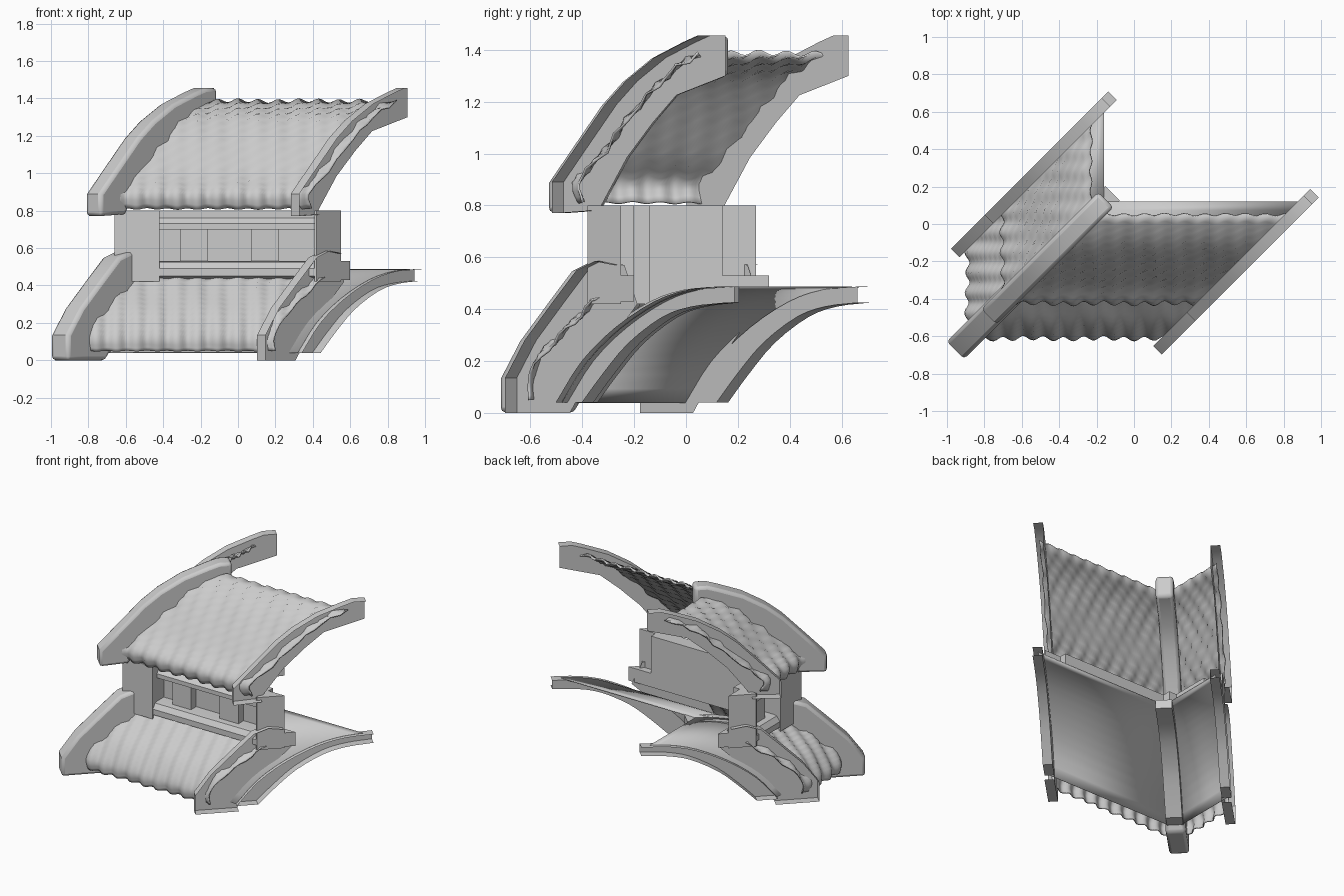
import bpy, bmesh, math
from mathutils import Vector

if "Cube" in bpy.data.objects:
    bpy.data.objects.remove(bpy.data.objects["Cube"])

mat = bpy.data.materials.new("plain grey")
mat.use_nodes = True
GREY = (0.6, 0.6, 0.6, 1)
mat.diffuse_color = GREY
mat.node_tree.nodes["Principled BSDF"].inputs["Base Color"].default_value = GREY

# The two wings meet on the diagonal y = x + OFF; d runs inward, a runs along a wing.
OFF = 0.28
HIP = (-OFF, 1)                                  # mitred end: a = s + k * d
WINGS = {"front": 1.08, "side": 0.52}            # wing lengths from the hip


def far_end(wing):
    return (WINGS[wing] - OFF, 1)


def place(wing, d, a, z):
    return (a, d, z) if wing == "front" else (d - OFF, a + OFF, z)


def make(name, verts, faces, bevel=0, thick=0, angle=35):
    bm = bmesh.new()
    vs = [bm.verts.new(v) for v in verts]
    for f in faces:
        bm.faces.new([vs[i] for i in f])
    bmesh.ops.recalc_face_normals(bm, faces=bm.faces)
    bmesh.ops.delete(bm, geom=[v for v in bm.verts if not v.link_faces], context="VERTS")
    me = bpy.data.meshes.new(name)
    bm.to_mesh(me)
    bm.free()
    me.materials.append(mat)
    ob = bpy.data.objects.new(name, me)
    bpy.context.collection.objects.link(ob)
    if thick:
        m = ob.modifiers.new("thickness", "SOLIDIFY")
        m.thickness, m.offset = thick, 0
    if bevel:
        m = ob.modifiers.new("soft edges", "BEVEL")
        m.width, m.segments, m.limit_method = bevel, 2, "ANGLE"
        m.angle_limit = math.radians(50)
    bpy.ops.object.select_all(action="DESELECT")
    ob.select_set(True)
    bpy.context.view_layer.objects.active = ob
    bpy.ops.object.shade_smooth_by_angle(angle=math.radians(angle))


def strips(n, closed=True):
    last = n if closed else n - 1
    return [(i, (i + 1) % n, (i + 1) % n + n, i + n) for i in range(last)]


def extrude(name, wing, outline, e0, e1, closed=True, thick=0):
    """Run a (d, z) outline along a wing between two straight or mitred ends."""
    n = len(outline)
    verts = [place(wing, d, s + k * d, z) for s, k in (e0, e1) for d, z in outline]
    faces = strips(n, closed)
    if closed:
        faces += [tuple(range(n)), tuple(range(n, 2 * n))]
    make(name, verts, faces, thick=thick)


def block(name, wing, d0, d1, z0, z1, e0, e1):
    extrude(name, wing, [(d0, z0), (d0, z1), (d1, z1), (d1, z0)], e0, e1)


def diagonal(name, top, under, shift, w0, w1, keep="all", bevel=0.0):
    """Beam along the diagonal; an open one keeps one side skin and its lips."""
    outline = top + under
    n = len(outline)
    px, py = shift
    r = math.sqrt(0.5)
    verts = [(d - OFF + px + w * r, d + py - w * r, z)
             for w in (w0, w1) for d, z in outline]
    faces = strips(n) + [tuple(range(n))]
    if keep == "all":
        faces.append(tuple(range(n, 2 * n)))
    elif keep == "top lip":
        faces = faces[:len(top) - 1] + faces[-2:]
    else:
        faces = faces[:len(top) - 1] + faces[len(top):]
    make(name, verts, faces, bevel=bevel)


def sample(profile, count):
    """Smooth curve through the profile points."""
    pts = [Vector(p) for p in profile]
    pts = [2 * pts[0] - pts[1]] + pts + [2 * pts[-1] - pts[-2]]
    out = []
    for j in range(count + 1):
        t = j / count * (len(profile) - 1)
        i = min(int(t), len(profile) - 2)
        f = t - i
        a, b, c, e = pts[i:i + 4]
        out.append(0.5 * (2 * b + (c - a) * f + (2 * a - 5 * b + 4 * c - e) * f ** 2
                          + (3 * b - a - 3 * c + e) * f ** 3))
    return out


def tiles(name, wing, profile):
    """Softly wavy sheet whose ribs run straight down the slope."""
    count = 16
    rows = sample(profile, count)
    cols = int(WINGS[wing] / 0.0125)
    verts = []
    for j, p in enumerate(rows):
        tan = (rows[min(j + 1, count)] - rows[max(j - 1, 0)]).normalized()
        for i in range(cols + 1):
            a = p.x - OFF + WINGS[wing] * i / cols
            h = 0.012 * math.cos(a * math.tau / 0.108) + 0.003 * math.sin(a * 17 + j * 0.5)
            verts.append(place(wing, p.x - tan.y * h, a, p.y + tan.x * h))
    w = cols + 1
    faces = [(j * w + i, j * w + i + 1, (j + 1) * w + i + 1, (j + 1) * w + i)
             for j in range(count) for i in range(cols)]
    make(name, verts, faces, thick=0.008, angle=80)


# Profiles as (d, z); the eaves start upright and roll over into the slope
upper_tile = [(-.405, .81), (-.42, .89), (-.335, .985), (-.2, 1.16), (-.08, 1.295), (.05, 1.385)]
lower_tile = [(-.6, .05), (-.605, .125), (-.535, .245), (-.435, .35), (-.33, .45)]
upper_top = [(-.495, .77), (-.495, .89), (-.41, 1.015), (-.29, 1.19), (-.21, 1.28),
             (-.1, 1.37), (.015, 1.43), (.07, 1.455), (.13, 1.455)]
upper_under = [(.13, 1.3), (-.06, 1.225), (-.15, 1.12), (-.25, .985), (-.36, .78)]
lower_top = [(-.675, 0), (-.675, .135), (-.6, .28), (-.49, .43), (-.4, .55),
             (-.33, .585), (-.26, .57)]
lower_under = [(-.21, .42), (-.34, .24), (-.47, 0)]
arch = [tuple(p) for p in sample(
    [(-.48, .04), (-.38, .2), (-.25, .33), (-.1, .43), (.03, .475), (.165, .487)], 15)]
arch_in = [tuple(p) for p in sample(
    [(.165, .425), (.04, .41), (-.07, .37), (-.2, .27), (-.3, .15), (-.38, .04)], 15)]

# Hip ridge in the middle, cut half ridges at the far ends of both wings
ENDS = {"front": ((WINGS["front"], 0), -.032, .032), "side": ((0, WINGS["side"]), .032, -.032)}
for tier, top, under, half in (("upper", upper_top, upper_under, .058),
                               ("lower", lower_top, lower_under, .066)):
    diagonal(tier + "_hip_ridge", top, under, (0, 0), -half, half, bevel=0.02)
    for wing, (shift, w0, w1) in ENDS.items():
        diagonal(f"{tier}_{wing}_end_ridge", top, under, shift, w0, w1, keep="top lip")

# Rails under the curved soffit
diagonal("hip_soffit_rail", arch, arch_in, (0, 0), -.055, .055)
for wing, (shift, w0, w1) in ENDS.items():
    diagonal(wing + "_end_soffit_rail", arch, arch_in, shift, w0, w1, keep="both lips")

# Wing parts: tiles, soffit, wall
for wing in WINGS:
    end = far_end(wing)
    tiles(wing + "_upper_tiles", wing, upper_tile)
    tiles(wing + "_lower_tiles", wing, lower_tile)
    extrude(wing + "_soffit", wing, arch[:-1], HIP, end, closed=False, thick=0.006)
    extrude(wing + "_sill", wing, [(-.33, .43), (-.375, .45), (-.375, .49), (-.35, .525),
                                   (-.32, .53), (-.2, .53), (-.2, .43)], HIP, end)
    # recessed wall between posts
    stop = end[0] - .39
    left, right = (-.43, 0), (stop + .01, 0)
    extrude(wing + "_lintel", wing, [(-.33, .7), (-.33, .73), (-.3, .76), (-.3, .8),
                                     (-.2, .8), (-.2, .7)], left, right)
    block(wing + "_wall_panel", wing, -.25, -.2, .52, .72, left, right)
    block(wing + "_end_post", wing, -.38, -.25, .42, .8, (stop, 0), end)
    # raised window panels
    starts = (-.31, .07) if wing == "front" else (-.34,)
    for i, a in enumerate(starts):
        block(f"{wing}_window_panel_{i + 1}", wing, -.31, -.24, .53, .705,
              (a, 0), (a + .15, 0))

block("corner_post", "front", -.38, -.14, .42, .8, (-.66, 0), (-.42, 0))
